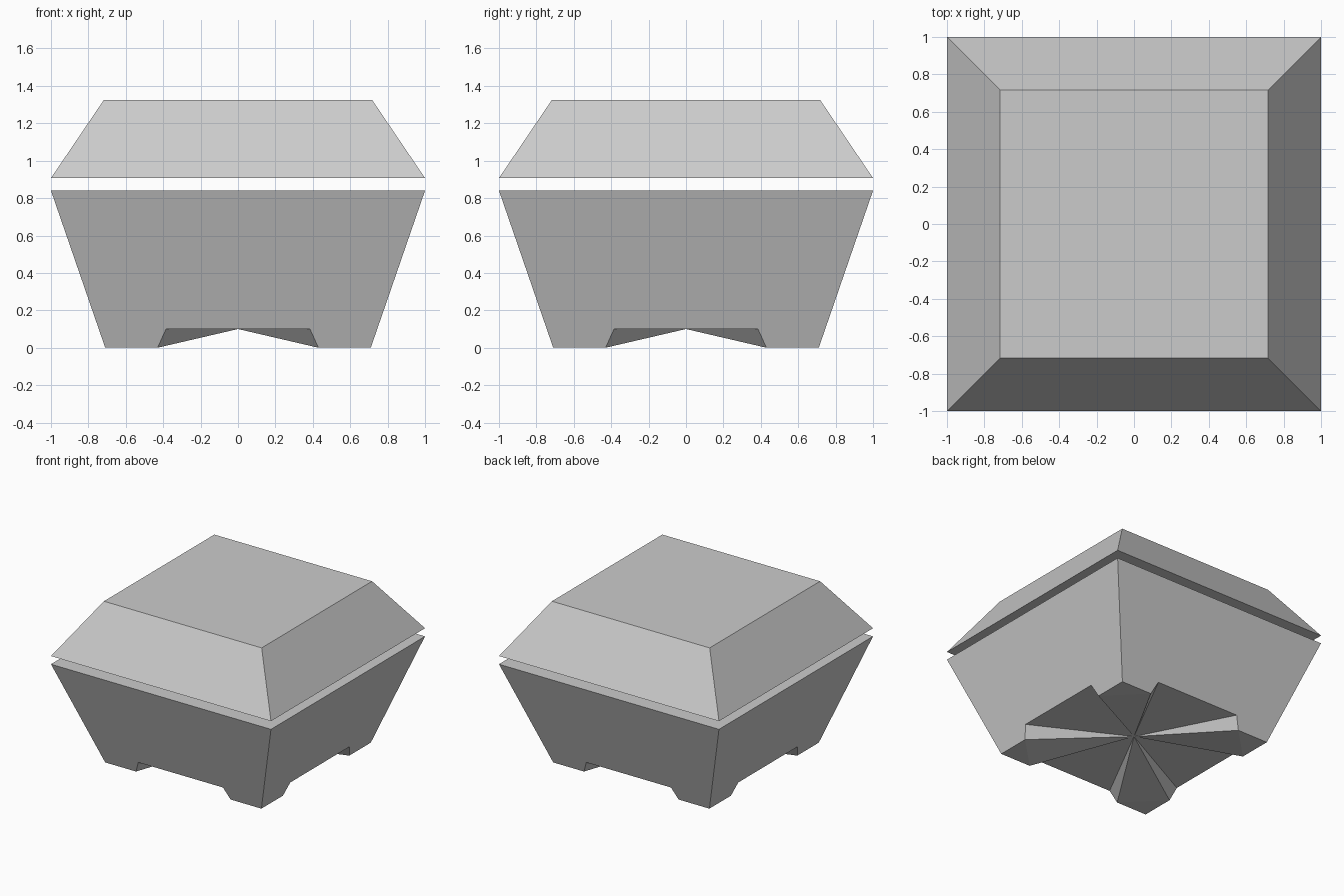
import bpy
import bmesh
from mathutils import Matrix, Vector

cube = bpy.data.objects.get("Cube")
if cube:
    bpy.data.objects.remove(cube, do_unlink=True)

# Single plain grey material
GREY = (0.6, 0.6, 0.6, 1)
grey = bpy.data.materials.new("plain_grey")
grey.use_nodes = True
grey.diffuse_color = GREY
grey.node_tree.nodes["Principled BSDF"].inputs["Base Color"].default_value = GREY


def finish(name, bm):
    bmesh.ops.remove_doubles(bm, verts=bm.verts, dist=0.0005)
    bmesh.ops.recalc_face_normals(bm, faces=bm.faces)
    mesh = bpy.data.meshes.new(name)
    bm.to_mesh(mesh)
    bm.free()
    mesh.materials.append(grey)
    obj = bpy.data.objects.new(name, mesh)
    bpy.context.collection.objects.link(obj)
    return obj


def face(bm, *points):
    bm.faces.new([bm.verts.new(p) for p in points])


BASE, RIM = 0.71, 0.84          # half width at the floor, rim height
NOTCH = 0.10                    # height of the notch between the feet
WALL = BASE + (1 - BASE) * NOTCH / RIM
FOOT, ARCH = 0.43, 0.385        # notch half width at the floor and at its top

# Body: one wall with its underside, turned round four times
bm = bmesh.new()
hub = Vector((0, 0, NOTCH))
for turn in range(4):
    spin = Matrix.Rotation(turn * 1.5707963, 4, "Z")
    corner_l, corner_r = [spin @ Vector((s * BASE, -BASE, 0)) for s in (-1, 1)]
    foot_l, foot_r = [spin @ Vector((s * FOOT, -BASE, 0)) for s in (-1, 1)]
    arch_l, arch_r = [spin @ Vector((s * ARCH, -WALL, NOTCH)) for s in (-1, 1)]
    rim_l, rim_r = [spin @ Vector((s, -1, RIM)) for s in (-1, 1)]
    next_foot = spin @ Vector((BASE, -FOOT, 0))

    face(bm, corner_l, foot_l, arch_l, arch_r, foot_r, corner_r, rim_r, rim_l)
    face(bm, foot_l, hub, arch_l)
    face(bm, arch_l, hub, arch_r)
    face(bm, arch_r, hub, foot_r)
    # Sole of the foot and its slope up to the hub
    face(bm, foot_r, next_foot, corner_r)
    face(bm, foot_r, hub, next_foot)

# Flat top of the body
face(bm, (-1, -1, RIM), (1, -1, RIM), (1, 1, RIM), (-1, 1, RIM))
finish("body", bm)

# Lid: a tapered block floating above the rim
bm = bmesh.new()
bmesh.ops.create_cube(bm, size=2)
for v in bm.verts:
    if v.co.z > 0:
        v.co = (v.co.x * 0.717, v.co.y * 0.717, 1.325)
    else:
        v.co.z = 0.907
finish("lid", bm)
